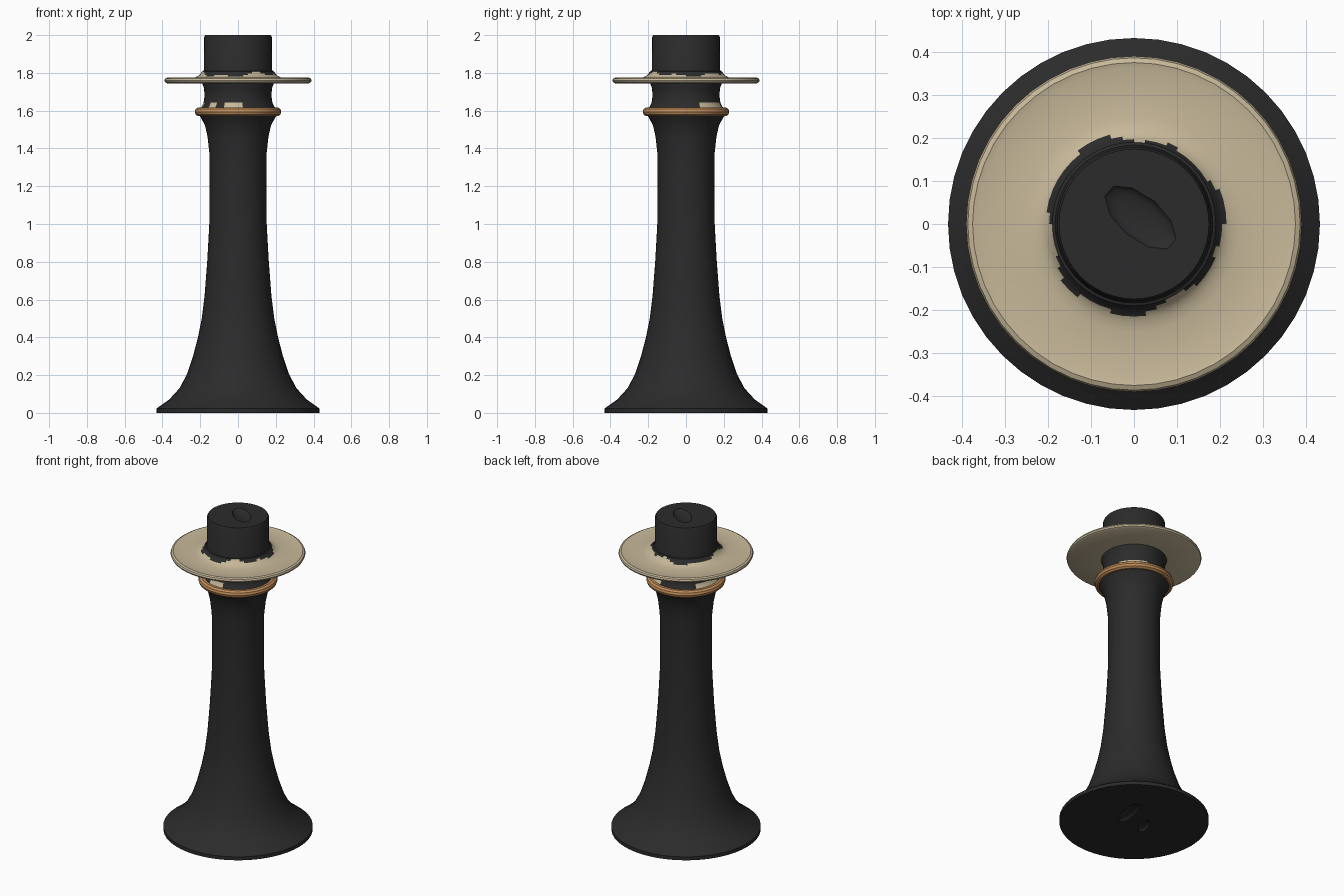
import bpy
import bmesh
import math

cube = bpy.data.objects.get("Cube")
if cube:
    bpy.data.objects.remove(cube, do_unlink=True)

SIDES = 48


def material(name, rgb):
    mat = bpy.data.materials.new(name)
    mat.use_nodes = True
    mat.diffuse_color = (*rgb, 1)
    mat.node_tree.nodes["Principled BSDF"].inputs["Base Color"].default_value = (*rgb, 1)
    return mat


black = material("charcoal black", (0.024, 0.024, 0.024))
cream = material("cream", (0.57, 0.48, 0.32))
copper = material("copper orange", (0.52, 0.26, 0.10))


def lathe(name, profile, mats, closed=False, rule=None):
    """Spin (radius, height) points about z; cap the ends or close the loop."""
    bm = bmesh.new()
    rings = []
    for r, z in profile:
        rings.append([bm.verts.new((r * math.cos(math.tau * i / SIDES),
                                    r * math.sin(math.tau * i / SIDES), z))
                      for i in range(SIDES)])
    pairs = list(zip(rings, rings[1:]))
    if closed:
        pairs.append((rings[-1], rings[0]))
    else:
        bm.faces.new(rings[0][::-1])
        bm.faces.new(rings[-1])
    for low, high in pairs:
        for i in range(SIDES):
            j = (i + 1) % SIDES
            bm.faces.new((low[i], low[j], high[j], high[i]))
    bmesh.ops.recalc_face_normals(bm, faces=bm.faces)
    if rule:
        for f in bm.faces:
            f.material_index = rule(f.calc_center_median())
    mesh = bpy.data.meshes.new(name)
    bm.to_mesh(mesh)
    bm.free()
    for m in mats:
        mesh.materials.append(m)
    obj = bpy.data.objects.new(name, mesh)
    bpy.context.collection.objects.link(obj)
    return obj


def activate(obj):
    bpy.ops.object.select_all(action="DESELECT")
    obj.select_set(True)
    bpy.context.view_layer.objects.active = obj


def dent(obj, x, y, z, length, width, degrees):
    """Carve a shallow faceted oval hollow."""
    bpy.ops.mesh.primitive_uv_sphere_add(segments=10, ring_count=8, radius=1,
                                         location=(x, y, z),
                                         rotation=(0, 0, math.radians(degrees)))
    cutter = bpy.context.object
    cutter.name = "dent_cutter"
    cutter.scale = (length / 2, width / 2, 0.018)
    cutter.hide_render = True
    cutter.data.materials.append(black)
    activate(obj)
    mod = obj.modifiers.new("dent", "BOOLEAN")
    mod.operation = "DIFFERENCE"
    mod.solver = "EXACT"
    mod.object = cutter
    bpy.ops.object.modifier_apply(modifier=mod.name)
    bpy.data.objects.remove(cutter, do_unlink=True)


# Cream patches on the neck just above the copper ring
def neck_patch(c):
    if not 1.615 < c.z < 1.645:
        return 0
    angle = math.degrees(math.atan2(c.y, c.x)) % 360
    patches = ((48, 27), (168, 24), (262, 14), (225, 9))
    return int(any(abs(angle - mid) < half for mid, half in patches))


# Flared column, neck and cap
column = lathe("column", [
    (0.432, 0), (0.432, 0.022), (0.415, 0.035), (0.365, 0.07), (0.31, 0.13),
    (0.27, 0.205), (0.238, 0.3), (0.212, 0.4), (0.192, 0.5), (0.177, 0.62),
    (0.163, 0.8), (0.152, 1.0), (0.15, 1.2), (0.152, 1.38), (0.161, 1.46),
    (0.174, 1.52), (0.195, 1.56), (0.208, 1.58), (0.203, 1.61), (0.19, 1.625),
    (0.182, 1.643), (0.177, 1.68), (0.18, 1.72), (0.192, 1.75), (0.19, 1.79),
    (0.18, 1.82), (0.179, 1.99), (0.174, 2.0)], [black, cream], rule=neck_patch)
dent(column, 0.015, 0.015, 2.0, 0.2, 0.1, -40)
dent(column, 0.09, 0.06, 0, 0.23, 0.08, 76)
dent(column, -0.075, 0, 0, 0.14, 0.06, 66)

# Copper ring
ring = lathe("neck_ring", [
    (0.205 + 0.024 * math.cos(t), 1.594 + 0.024 * math.sin(t))
    for t in (math.tau * i / 10 for i in range(10))], [copper], closed=True)


# Ragged black edge where the cap meets the plate
def hub_edge(c):
    a = math.atan2(c.y, c.x)
    limit = 0.203 + 0.009 * math.sin(3 * a + 1.2) + 0.007 * math.sin(7 * a)
    return int(c.z > 1.772 and math.hypot(c.x, c.y) < limit)


# Wide round plate with a flared hub
plate = lathe("round_plate", [
    (0.17, 1.745), (0.375, 1.745), (0.386, 1.751), (0.39, 1.76), (0.386, 1.77),
    (0.375, 1.775), (0.36, 1.771), (0.25, 1.771), (0.228, 1.776), (0.215, 1.781),
    (0.205, 1.788), (0.197, 1.797), (0.19, 1.808), (0.17, 1.815)],
    [cream, black], closed=True, rule=hub_edge)

for part in (column, ring, plate):
    activate(part)
    bpy.ops.object.shade_smooth_by_angle(angle=math.radians(35))
